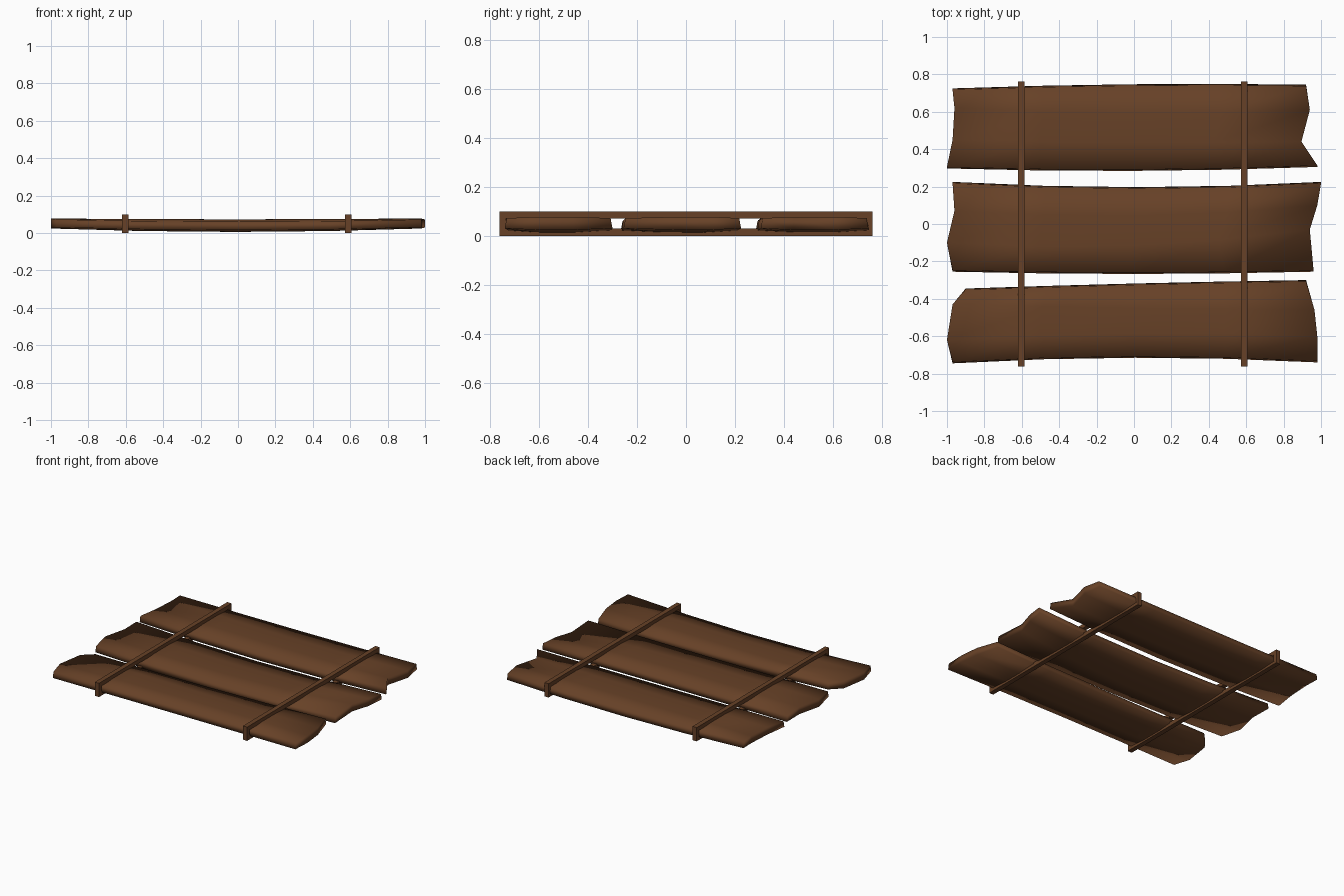
import bpy, bmesh

if "Cube" in bpy.data.objects:
    bpy.data.objects.remove(bpy.data.objects["Cube"])

wood = bpy.data.materials.new("dark brown wood")
wood.diffuse_color = (0.135, 0.053, 0.02, 1)
wood.use_nodes = True
wood.node_tree.nodes["Principled BSDF"].inputs["Base Color"].default_value = wood.diffuse_color


def finish(name, bm, smooth):
    bmesh.ops.recalc_face_normals(bm, faces=bm.faces)
    me = bpy.data.meshes.new(name)
    bm.to_mesh(me)
    bm.free()
    me.materials.append(wood)
    for p in me.polygons:
        p.use_smooth = smooth
    ob = bpy.data.objects.new(name, me)
    bpy.context.collection.objects.link(ob)


# Warped plank: left and right ragged ends (4 points each, front to back),
# and the y of both long edges at mid length
def plank(name, left, right, mid_front, mid_back):
    bm = bmesh.new()
    mid = [(0, mid_front + (mid_back - mid_front) * f) for f in (0, .33, .67, 1)]
    rings = []
    for t in (0, .25, .5, .75, 1):
        top, bottom = [], []
        for j in range(4):
            w = (2 * t - 1) ** 2
            l, m, r = left[j], mid[j], right[j]
            x = l[0] + (r[0] - l[0]) * t
            # quadratic curve through end, middle, end
            y = l[1] * (2*t-1)*(t-1) + m[1] * 4*t*(1-t) + r[1] * t*(2*t-1)
            edge = j in (0, 3)
            zt = (0.06 + 0.012 * w) if edge else (0.073 + 0.004 * w)
            zb = (0.016 + 0.014 * w) if edge else (0.006 + 0.018 * w)
            inset = {0: 0.008, 3: -0.008}.get(j, 0)
            top.append(bm.verts.new((x, y + inset, zt)))
            bottom.append(bm.verts.new((x, y, zb)))
        rings.append(top + bottom[::-1])
    for a, b in zip(rings, rings[1:]):
        for i in range(8):
            k = (i + 1) % 8
            bm.faces.new((a[i], a[k], b[k], b[i]))
    # end caps
    for r in (rings[0], rings[-1]):
        for j in range(3):
            bm.faces.new((r[j], r[j + 1], r[6 - j], r[7 - j]))
    finish(name, bm, True)


plank("front_plank",
      [(-.97, -.745), (-1, -.62), (-.97, -.43), (-.9, -.345)],
      [(.98, -.74), (.98, -.6), (.965, -.46), (.92, -.3)], -.715, -.318)
plank("middle_plank",
      [(-.97, -.255), (-1, -.1), (-.96, .07), (-.97, .225)],
      [(.96, -.255), (.94, -.03), (.98, .1), (1, .225)], -.267, .197)
plank("back_plank",
      [(-1, .297), (-.97, .45), (-.96, .62), (-.97, .725)],
      [(.98, .305), (.895, .44), (.94, .61), (.92, .745)], .284, .747)


# Straps: closed rectangular loops around all planks
def strap(name, x):
    bm = bmesh.new()
    loops = []
    for px in (x - 0.017, x + 0.017):
        for hy, z0, z1 in ((0.762, 0, 0.1), (0.735, 0.03, 0.07)):
            loops.append([bm.verts.new((px, y, z)) for y, z in
                          ((-hy, z0), (hy, z0), (hy, z1), (-hy, z1))])
    o1, i1, o2, i2 = loops
    for a, b in ((o1, i1), (o2, i2), (o1, o2), (i1, i2)):
        for i in range(4):
            k = (i + 1) % 4
            bm.faces.new((a[i], a[k], b[k], b[i]))
    finish(name, bm, False)


strap("left_strap", -0.603)
strap("right_strap", 0.59)
